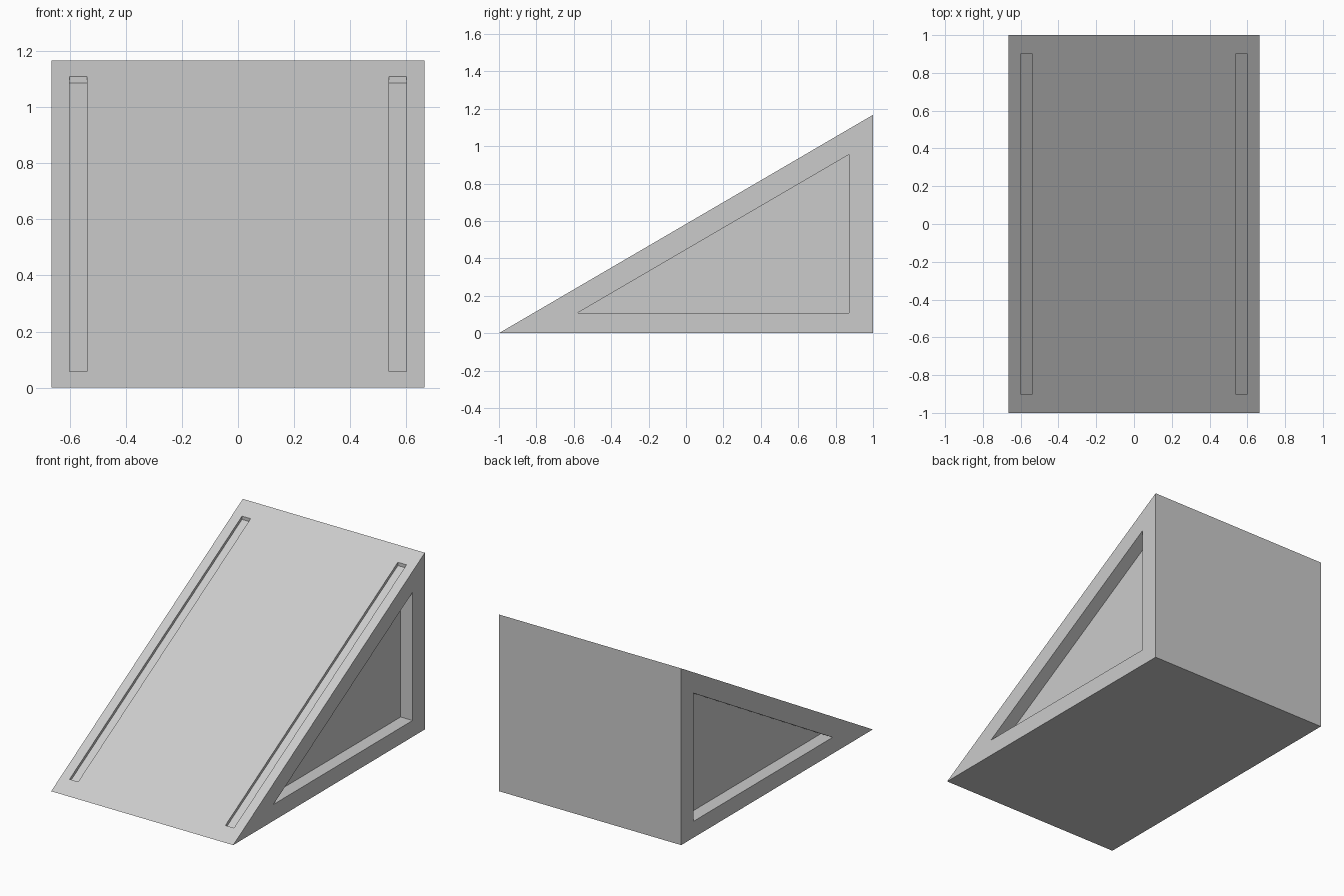
import bpy, bmesh

if "Cube" in bpy.data.objects:
    bpy.data.objects.remove(bpy.data.objects["Cube"])

HALF_W, HEIGHT = 0.665, 1.167
POCKET, GROOVE = 0.087, 0.022


def ramp_z(y):
    return (y + 1) * HEIGHT / 2


def prism(name, profile, x0, x1):
    """Extrude a (y, z) profile from x0 to x1."""
    bm = bmesh.new()
    face = bm.faces.new([bm.verts.new((x0, y, z)) for y, z in profile])
    ext = bmesh.ops.extrude_face_region(bm, geom=[face])["geom"]
    verts = [v for v in ext if isinstance(v, bmesh.types.BMVert)]
    bmesh.ops.translate(bm, verts=verts, vec=(x1 - x0, 0, 0))
    bmesh.ops.recalc_face_normals(bm, faces=bm.faces)
    mesh = bpy.data.meshes.new(name)
    bm.to_mesh(mesh)
    bm.free()
    obj = bpy.data.objects.new(name, mesh)
    bpy.context.collection.objects.link(obj)
    return obj


def cut(target, cutter):
    cutter.hide_render = True
    mod = target.modifiers.new("cut", 'BOOLEAN')
    mod.operation, mod.solver, mod.object = 'DIFFERENCE', 'EXACT', cutter
    bpy.context.view_layer.objects.active = target
    bpy.ops.object.modifier_apply(modifier=mod.name)
    bpy.data.objects.remove(cutter, do_unlink=True)


# Solid wedge body
wedge = prism("wedge_body", [(-1, 0), (1, 0), (1, HEIGHT)], -HALF_W, HALF_W)

pocket = [(-0.58, 0.108), (0.872, 0.108), (0.872, 0.955)]
groove = [(y, ramp_z(y) + dz) for y, dz in
          [(-0.9, -GROOVE), (0.9, -GROOVE), (0.9, 0.1), (-0.9, 0.1)]]

for s in (-1, 1):
    # Triangular recess in each side
    cut(wedge, prism("side_recess", pocket, s * (HALF_W - POCKET), s * (HALF_W + 0.1)))
    # Shallow slot along each edge of the ramp
    cut(wedge, prism("ramp_slot", groove, s * 0.538, s * 0.601))
